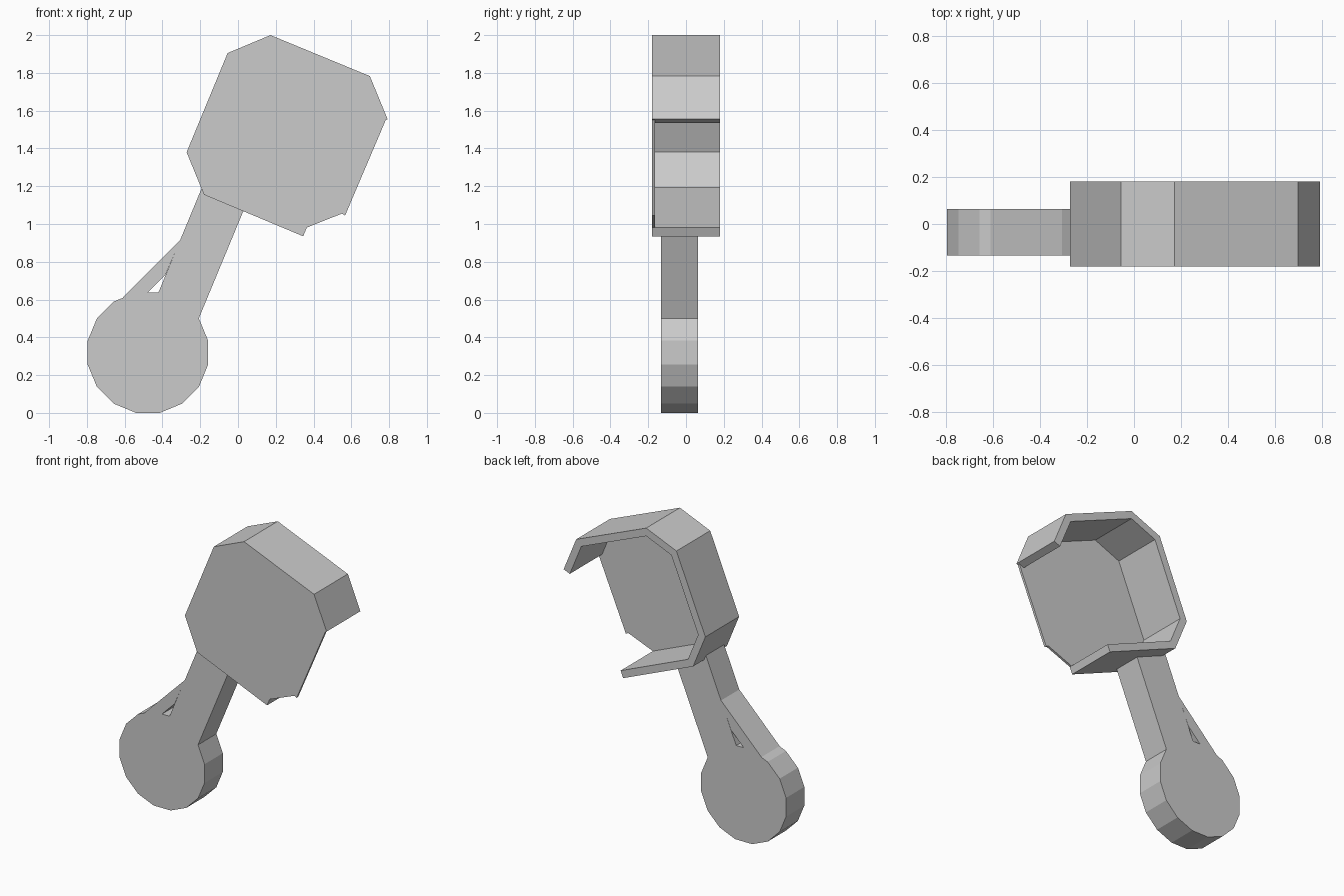
import bpy
import bmesh
import math
from mathutils import Vector

cube = bpy.data.objects.get("Cube")
if cube:
    bpy.data.objects.remove(cube, do_unlink=True)

grey = bpy.data.materials.new("plain_grey")
grey.use_nodes = True
colour = (0.6, 0.6, 0.6, 1)
grey.diffuse_color = colour
grey.node_tree.nodes["Principled BSDF"].inputs["Base Color"].default_value = colour


def slab(name, outline, y_front, y_back):
    """Extrude an (x, z) outline from y_front to y_back."""
    bm = bmesh.new()
    face = bm.faces.new([bm.verts.new((x, y_front, z)) for x, z in outline])
    grown = bmesh.ops.extrude_face_region(bm, geom=[face])["geom"]
    verts = [g for g in grown if isinstance(g, bmesh.types.BMVert)]
    bmesh.ops.translate(bm, verts=verts, vec=(0, y_back - y_front, 0))
    bmesh.ops.recalc_face_normals(bm, faces=bm.faces)
    mesh = bpy.data.meshes.new(name)
    bm.to_mesh(mesh)
    bm.free()
    mesh.materials.append(grey)
    obj = bpy.data.objects.new(name, mesh)
    bpy.context.collection.objects.link(obj)
    return obj


def offset_path(path, distance):
    """Mitred parallel copy of an open path, on its right-hand side."""
    pts = [Vector(p) for p in path]
    sides = []
    for a, b in zip(pts, pts[1:]):
        d = (b - a).normalized()
        sides.append(Vector((d.y, -d.x)))
    result = []
    for i, p in enumerate(pts):
        before, after = sides[max(i - 1, 0)], sides[min(i, len(sides) - 1)]
        mitre = (before + after).normalized()
        result.append(p + mitre * distance / mitre.dot(after))
    return result


# Open-sided housing: wall path runs clockwise from the lower lip to the upper lip
wall_path = [(0.345, 0.935), (-0.18, 1.155), (-0.272, 1.38), (-0.055, 1.905),
             (0.172, 2.0), (0.698, 1.783), (0.792, 1.555)]
inner_path = offset_path(wall_path, 0.05)
HALF, PLATE = 0.181, 0.016
slab("housing_wall", wall_path + inner_path[::-1], PLATE - HALF, HALF)

# Front plate, with its cut edge along the open side
plate_edge = [(0.782, 1.55), (0.567, 1.045), (0.55, 1.055), inner_path[0]]
slab("front_plate", wall_path + plate_edge, -HALF, PLATE - HALF)

# Handle: faceted disc, neck and diagonal strut that leaves a small triangular gap
FRONT, BACK = -0.133, 0.063
SIDES, RADIUS = 16, 0.325
angles = [2 * math.pi * (k + 0.5) / SIDES for k in range(SIDES)]
disc = [(-0.477 + RADIUS * math.cos(a), 0.319 + RADIUS * math.sin(a)) for a in angles]
slab("handle_disc", disc, FRONT, BACK)
slab("handle_neck", [(-0.249, 0.4), (0.033, 1.08), (-0.17, 1.172), (-0.188, 1.2),
                     (-0.499, 0.45)], FRONT, BACK)
slab("handle_strut", [(-0.61, 0.61), (-0.54, 0.575), (-0.384, 0.731),
                      (-0.306, 0.914)], FRONT, BACK)
